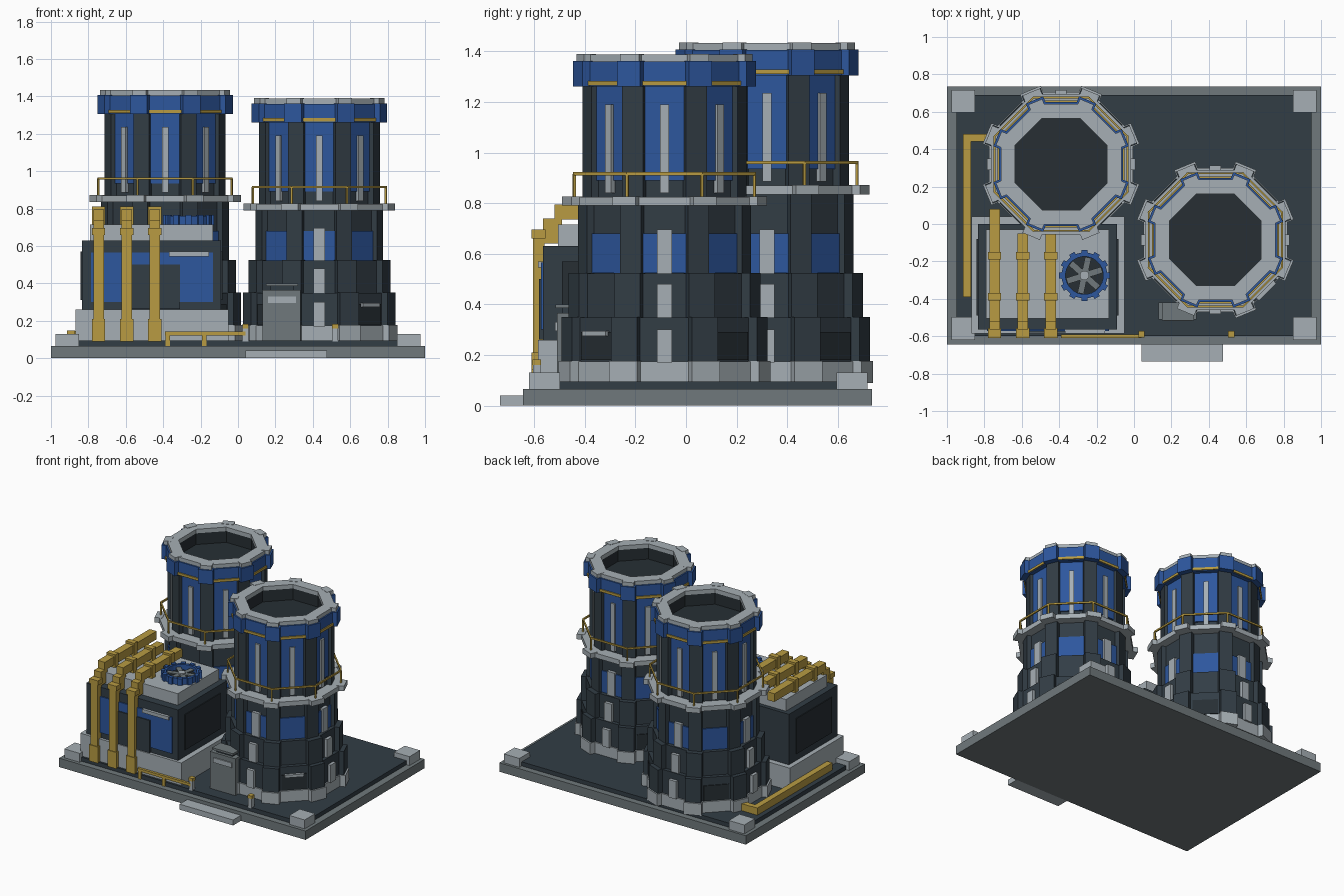
import bpy, bmesh, math
from mathutils import Matrix, Vector

cube = bpy.data.objects.get("Cube")
if cube:
    bpy.data.objects.remove(cube, do_unlink=True)


def material(name, rgb):
    m = bpy.data.materials.new(name)
    m.use_nodes = True
    m.diffuse_color = (*rgb, 1)
    m.node_tree.nodes["Principled BSDF"].inputs["Base Color"].default_value = (*rgb, 1)
    return m


LIGHT = material("light grey", (0.38, 0.43, 0.46))
MID = material("mid grey", (0.16, 0.19, 0.20))
DARK = material("dark slate", (0.032, 0.047, 0.06))
DEEP = material("charcoal", (0.02, 0.028, 0.034))
BLUE = material("blue", (0.026, 0.095, 0.34))
GOLD = material("gold", (0.48, 0.33, 0.055))


def finish(name, bm, mat, loc=(0, 0, 0)):
    bmesh.ops.recalc_face_normals(bm, faces=bm.faces)
    me = bpy.data.meshes.new(name)
    bm.to_mesh(me)
    bm.free()
    me.materials.append(mat)
    ob = bpy.data.objects.new(name, me)
    ob.location = loc
    bpy.context.collection.objects.link(ob)
    return ob


def add_box(bm, x, y, z, turn=0.0):
    """Box from (min, max) pairs, then turned about the z axis."""
    size = [p[1] - p[0] for p in (x, y, z)]
    mid = Vector([(p[0] + p[1]) / 2 for p in (x, y, z)])
    mat = Matrix.Rotation(turn, 4, 'Z') @ Matrix.Translation(mid) @ Matrix.Diagonal((*size, 1))
    bmesh.ops.create_cube(bm, size=1, matrix=mat)


def box(name, x, y, z, mat):
    bm = bmesh.new()
    add_box(bm, x, y, z)
    return finish(name, bm, mat)


def add_ring(bm, inner, outer, z0, z1, n=8):
    """Flat-sided ring (or solid prism when inner is 0) given by apothems."""
    def loop(a, z):
        r = a / math.cos(math.pi / n)
        return [bm.verts.new((r * math.cos((i + .5) * math.tau / n),
                              r * math.sin((i + .5) * math.tau / n), z)) for i in range(n)]
    ob, ot = loop(outer, z0), loop(outer, z1)
    if inner:
        loops = [ob, ot, loop(inner, z1), loop(inner, z0)]
    else:
        loops = [ob, ot]
        bm.faces.new(ob)
        bm.faces.new(ot)
    pairs = zip(loops, loops[1:] + loops[:1]) if inner else [(ob, ot)]
    for a, b in pairs:
        for i in range(n):
            j = (i + 1) % n
            bm.faces.new((a[i], a[j], b[j], b[i]))


EIGHTH = math.tau / 8


def tier(name, loc, a, z0, z1, mat, inner=0, width=0.08, out=0.012):
    """Octagonal storey with a block on each corner."""
    bm = bmesh.new()
    add_ring(bm, inner, a, z0, z1)
    r = a / math.cos(EIGHTH / 2)
    for i in range(8):
        add_box(bm, (r - 0.04, r + out), (-width / 2, width / 2), (z0, z1 + 0.002), (i + .5) * EIGHTH)
    finish(name, bm, mat, loc)


def plates(name, loc, a, width, z0, z1, mat, sides=range(8), thick=0.008):
    """Plates lying on the flat sides of a storey."""
    bm = bmesh.new()
    for i in sides:
        add_box(bm, (a - 0.01, a + thick), (-width / 2, width / 2), (z0, z1), i * EIGHTH)
    finish(name, bm, mat, loc)


def tower(tag, x, y, up):
    loc = (x, y, 0)
    deck = 0.79 + up
    top = 1.39 + up
    axis, diagonal = range(0, 8, 2), range(1, 8, 2)
    # lower storeys
    tier(tag + "_foot", loc, 0.385, 0.09, 0.175, LIGHT, width=0.12)
    tier(tag + "_lower_storey", loc, 0.375, 0.17, 0.348, DARK, width=0.11)
    tier(tag + "_middle_storey", loc, 0.347, 0.34, 0.522, DARK, width=0.11)
    tier(tag + "_window_storey", loc, 0.313, 0.51, deck, DARK, width=0.09)
    plates(tag + "_lower_panels", loc, 0.375, 0.17, 0.18, 0.29, DEEP, diagonal, 0.006)
    plates(tag + "_windows", loc, 0.313, 0.18, 0.523, 0.68, BLUE)
    plates(tag + "_lower_fins", loc, 0.375, 0.06, 0.17, 0.30, LIGHT, axis, 0.022)
    plates(tag + "_middle_fins", loc, 0.347, 0.06, 0.345, 0.48, LIGHT, axis, 0.022)
    plates(tag + "_upper_fins", loc, 0.313, 0.06, 0.52, 0.695, LIGHT, axis, 0.022)
    # balcony and railing
    tier(tag + "_balcony", loc, 0.375, deck, deck + 0.035, LIGHT, width=0.10)
    bm = bmesh.new()
    add_ring(bm, 0.351, 0.361, deck + 0.12, deck + 0.132)
    r = 0.356 / math.cos(EIGHTH / 2)
    for i in range(8):
        add_box(bm, (r - 0.005, r + 0.005), (-0.005, 0.005), (deck + 0.03, deck + 0.125), (i + .5) * EIGHTH)
    finish(tag + "_railing", bm, GOLD, loc)
    # upper shaft
    tier(tag + "_shaft", loc, 0.295, deck + 0.03, top - 0.12, DARK, width=0.09)
    plates(tag + "_shaft_panels", loc, 0.295, 0.18, deck + 0.10, top - 0.13, BLUE)
    plates(tag + "_shaft_strips", loc, 0.295, 0.035, deck + 0.05, top - 0.20, LIGHT, thick=0.02)
    # collar, liner and rim
    tier(tag + "_collar", loc, 0.332, top - 0.13, top - 0.03, BLUE, inner=0.26, width=0.10)
    plates(tag + "_collar_bands", loc, 0.332, 0.18, top - 0.125, top - 0.107, GOLD)
    bm = bmesh.new()
    add_ring(bm, 0.247, 0.262, top - 0.125, top - 0.01)
    finish(tag + "_liner", bm, DEEP, loc)
    bm = bmesh.new()
    add_ring(bm, 0, 0.25, top - 0.13, top - 0.115)
    finish(tag + "_well_floor", bm, DEEP, loc)
    tier(tag + "_rim", loc, 0.322, top - 0.032, top - 0.002, LIGHT, inner=0.245, width=0.08)


tower("back_tower", -0.39, 0.32, 0.045)
tower("front_tower", 0.435, -0.085, 0.0)

# ground slab
box("base_slab", (-1, 1), (-0.645, 0.735), (0, 0.065), MID)
box("base_deck", (-0.95, 0.95), (-0.6, 0.69), (0.06, 0.095), DARK)
box("front_step", (0.04, 0.475), (-0.735, -0.64), (0, 0.04), LIGHT)
bm = bmesh.new()
for sx in (-1, 1):
    for y in (-0.62, 0.595):
        add_box(bm, sorted((sx * 0.85, sx * 0.975)), (y, y + 0.122), (0.06, 0.13), 0)
finish("corner_blocks", bm, LIGHT)

# machine house
box("house_plinth", (-0.87, -0.05), (-0.585, 0.04), (0.09, 0.26), LIGHT)
box("house_body", (-0.835, -0.09), (-0.565, 0.0), (0.25, 0.63), DARK)
box("house_roof", (-0.79, -0.135), (-0.505, -0.03), (0.62, 0.715), LIGHT)
box("house_front_panel", (-0.785, -0.135), (-0.573, -0.56), (0.30, 0.565), BLUE)
box("house_door", (-0.57, -0.31), (-0.581, -0.56), (0.262, 0.50), DARK)
box("house_sign", (-0.37, -0.155), (-0.585, -0.56), (0.545, 0.57), LIGHT)
for side, x in (("left", -0.09), ("right", -0.835)):
    box("house_%s_panel" % side, (x - 0.006, x + 0.006), (-0.49, -0.08), (0.31, 0.57), DEEP)

# three stepped ducts climbing the house front and crossing the roof
for k, x in enumerate((-0.745, -0.595, -0.445)):
    back = 0.08 if k == 0 else -0.05
    bm = bmesh.new()
    w = 0.028
    add_box(bm, (x - w, x + w), (-0.605, -0.56), (0.09, 0.69))
    add_box(bm, (x - w, x + w), (-0.565, -0.49), (0.64, 0.74))
    add_box(bm, (x - w, x + w), (-0.52, back), (0.735, 0.795))
    w = 0.035
    for z in ((0.09, 0.21), (0.66, 0.695)):
        add_box(bm, (x - w, x + w), (-0.61, -0.555), z)
    for y in (-0.39, -0.17):
        add_box(bm, (x - w, x + w), (y - 0.02, y + 0.02), (0.71, 0.81))
    finish("roof_duct_%d" % (k + 1), bm, GOLD)

# roof fan
fan = (-0.265, -0.275, 0)
bm = bmesh.new()
add_ring(bm, 0.10, 0.122, 0.71, 0.76, 24)
for i in range(12):
    add_box(bm, (0.11, 0.136), (-0.016, 0.016), (0.712, 0.765), i * math.tau / 12)
finish("fan_ring", bm, BLUE, fan)
bm = bmesh.new()
add_ring(bm, 0, 0.105, 0.71, 0.722, 24)
finish("fan_well", bm, DEEP, fan)
bm = bmesh.new()
for i in range(6):
    add_box(bm, (0.01, 0.098), (-0.017, 0.017), (0.735, 0.743), (i + .3) * math.tau / 6)
finish("fan_blades", bm, MID, fan)
bm = bmesh.new()
add_ring(bm, 0, 0.025, 0.72, 0.752, 12)
finish("fan_hub", bm, LIGHT, fan)

# ground pipes
bm = bmesh.new()
add_box(bm, (-0.915, -0.872), (-0.39, 0.48), (0.09, 0.148))
add_box(bm, (-0.88, -0.76), (0.44, 0.48), (0.09, 0.146))
finish("side_ground_pipe", bm, GOLD)
bm = bmesh.new()
add_box(bm, (-0.39, 0.04), (-0.61, -0.592), (0.122, 0.142))
for x in (-0.375, -0.18):
    add_box(bm, (x - 0.012, x + 0.012), (-0.608, -0.594), (0.06, 0.13))
finish("front_ground_pipe", bm, GOLD)
for name, x in (("left_bollard", 0.52), ("right_bollard", 0.04)):
    box(name, (x - 0.015, x + 0.015), (-0.605, -0.575), (0.09, 0.165), LIGHT)
    box(name + "_cap", (x - 0.017, x + 0.017), (-0.607, -0.573), (0.16, 0.182), GOLD)

# entry panel by the front tower
box("entry_panel", (0.13, 0.335), (-0.51, -0.42), (0.09, 0.365), MID)
box("entry_plaque", (0.16, 0.31), (-0.518, -0.505), (0.295, 0.33), LIGHT)
box("entry_canopy", (0.15, 0.32), (-0.515, -0.42), (0.385, 0.40), MID)
box("entry_canopy_post", (0.17, 0.30), (-0.49, -0.44), (0.36, 0.39), DARK)
bm = bmesh.new()
add_box(bm, (0.37, 0.395), (-0.065, 0.065), (0.275, 0.295), -EIGHTH)
finish("tower_nameplate", bm, LIGHT, (0.435, -0.085, 0))
